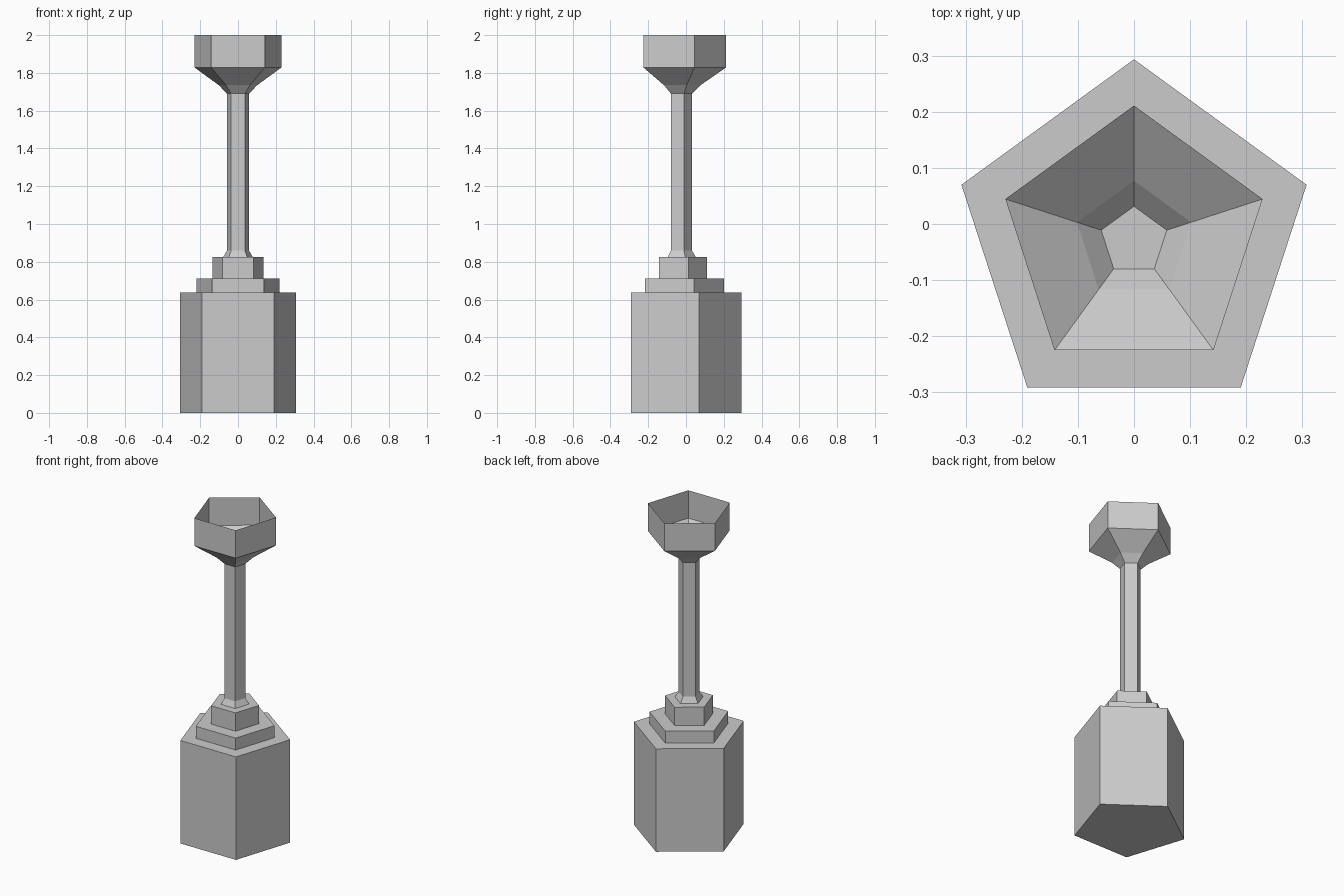
import bpy, bmesh
from math import sin, cos, pi

if "Cube" in bpy.data.objects:
    bpy.data.objects.remove(bpy.data.objects["Cube"])

CENTER_Y = -0.03  # pentagon centre that centres the bounding box on y = 0


def pentagon_loft(name, profile, cap_bottom=False, cap_top=False):
    """Sweep a (radius, height) profile round a five-sided outline."""
    bm = bmesh.new()
    rings = []
    for r, z in profile:
        angles = [pi / 2 + i * 2 * pi / 5 for i in range(5)]
        rings.append([bm.verts.new((r * cos(a), CENTER_Y + r * sin(a), z)) for a in angles])
    for low, high in zip(rings, rings[1:]):
        for i in range(5):
            j = (i + 1) % 5
            bm.faces.new((low[i], low[j], high[j], high[i]))
    if cap_bottom:
        bm.faces.new(rings[0][::-1])
    if cap_top:
        bm.faces.new(rings[-1])
    mesh = bpy.data.meshes.new(name)
    bm.to_mesh(mesh)
    bm.free()
    obj = bpy.data.objects.new(name, mesh)
    bpy.context.collection.objects.link(obj)
    return obj


# Heavy block with two steps on top
pentagon_loft("stepped_base", [
    (0.3234, 0), (0.3234, 0.637),
    (0.232, 0.637), (0.232, 0.711),
    (0.141, 0.711), (0.141, 0.824),
    (0.083, 0.824)], cap_bottom=True)

# Slim stem with flared foot, closed under the bowl
pentagon_loft("stem", [(0.083, 0.824), (0.0615, 0.859), (0.0615, 1.69)], cap_top=True)

# Open thin-walled bowl
pentagon_loft("bowl", [(0.0615, 1.69), (0.107, 1.735), (0.241, 1.828), (0.241, 2.0)])
